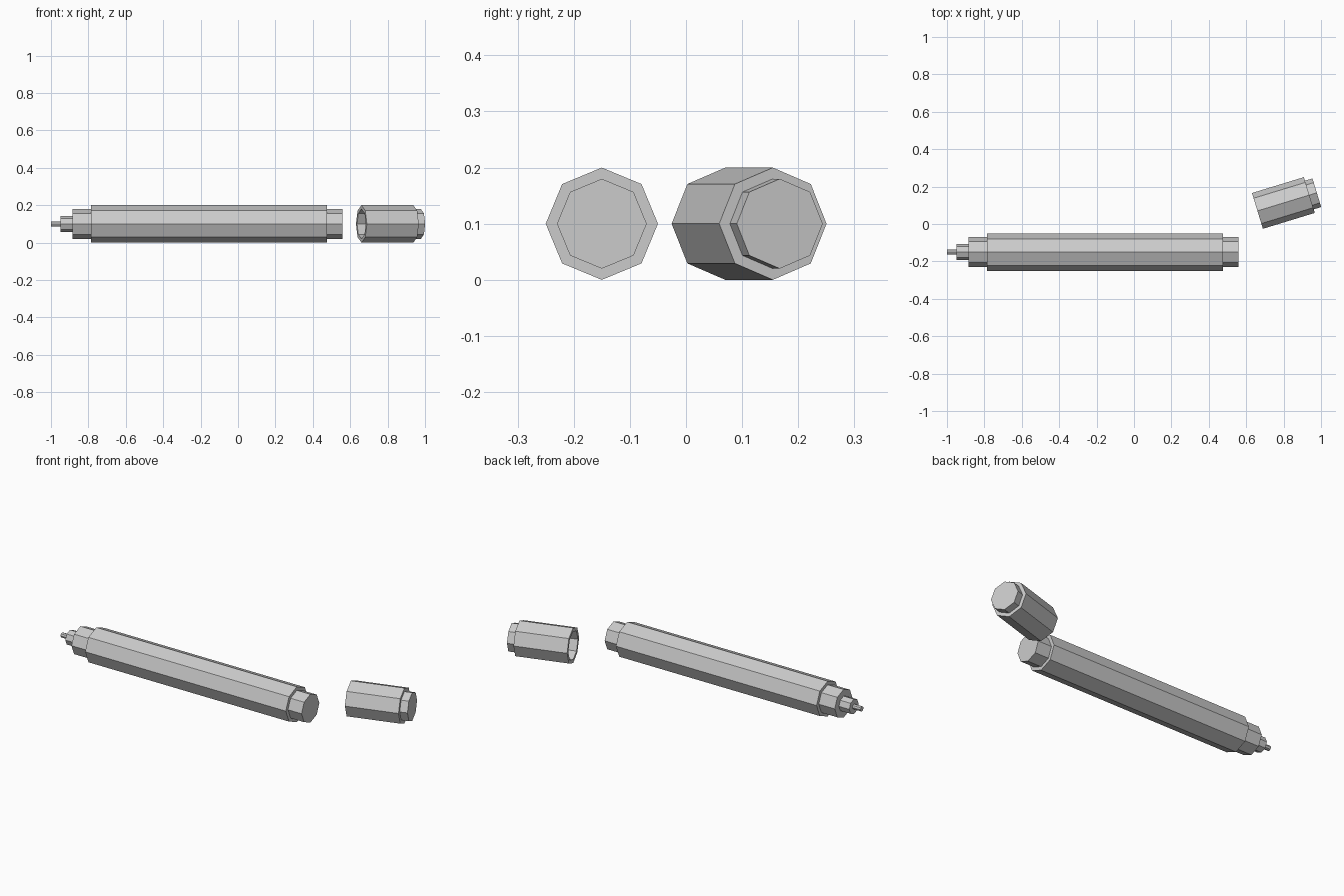
import bpy, bmesh, math
from mathutils import Matrix

cube = bpy.data.objects.get("Cube")
if cube:
    bpy.data.objects.remove(cube, do_unlink=True)

SIDES = 8

# Single plain grey
grey = bpy.data.materials.new("plain grey")
grey.use_nodes = True
GREY = (0.6, 0.6, 0.6, 1.0)
grey.diffuse_color = GREY
grey.node_tree.nodes["Principled BSDF"].inputs["Base Color"].default_value = GREY


def lathe(name, profile, origin, angle=0.0):
    """Revolve (distance, radius) points about local x; both ends are closed."""
    bm = bmesh.new()
    rings = []
    for x, r in profile:
        ring = []
        for i in range(SIDES):
            a = 2 * math.pi * i / SIDES
            ring.append(bm.verts.new((x, r * math.cos(a), r * math.sin(a))))
        rings.append(ring)
    for a, b in zip(rings, rings[1:]):
        for i in range(SIDES):
            j = (i + 1) % SIDES
            bm.faces.new((a[i], a[j], b[j], b[i]))
    bm.faces.new(rings[0])
    bm.faces.new(rings[-1])
    bmesh.ops.recalc_face_normals(bm, faces=bm.faces)
    mesh = bpy.data.meshes.new(name)
    bm.to_mesh(mesh)
    bm.free()
    mesh.materials.append(grey)
    obj = bpy.data.objects.new(name, mesh)
    obj.matrix_world = Matrix.Translation(origin) @ Matrix.Rotation(angle, 4, 'Z')
    bpy.context.collection.objects.link(obj)
    return obj


# Pen sections along x: name, start, end, radius (inner ends are embedded)
sections = [
    ("nib", -1.0, -0.94, 0.014),
    ("nib_holder", -0.95, -0.875, 0.042),
    ("front_collar", -0.885, -0.775, 0.08),
    ("barrel", -0.785, 0.475, 0.10),
    ("end_plug", 0.465, 0.56, 0.08),
]
for name, x0, x1, r in sections:
    lathe(name, [(x0, r), (x1, r)], (0, -0.15, 0.1))

# Loose cap lying behind the pen: hollow sleeve and a stepped closed end
cap_origin = (0.66, 0.07, 0.1)
cap_angle = math.radians(17)
lathe("cap_sleeve", [(0.26, 0.08), (0, 0.08), (0, 0.10), (0.29, 0.10)],
      cap_origin, cap_angle)
lathe("cap_end", [(0.28, 0.08), (0.332, 0.08)], cap_origin, cap_angle)
